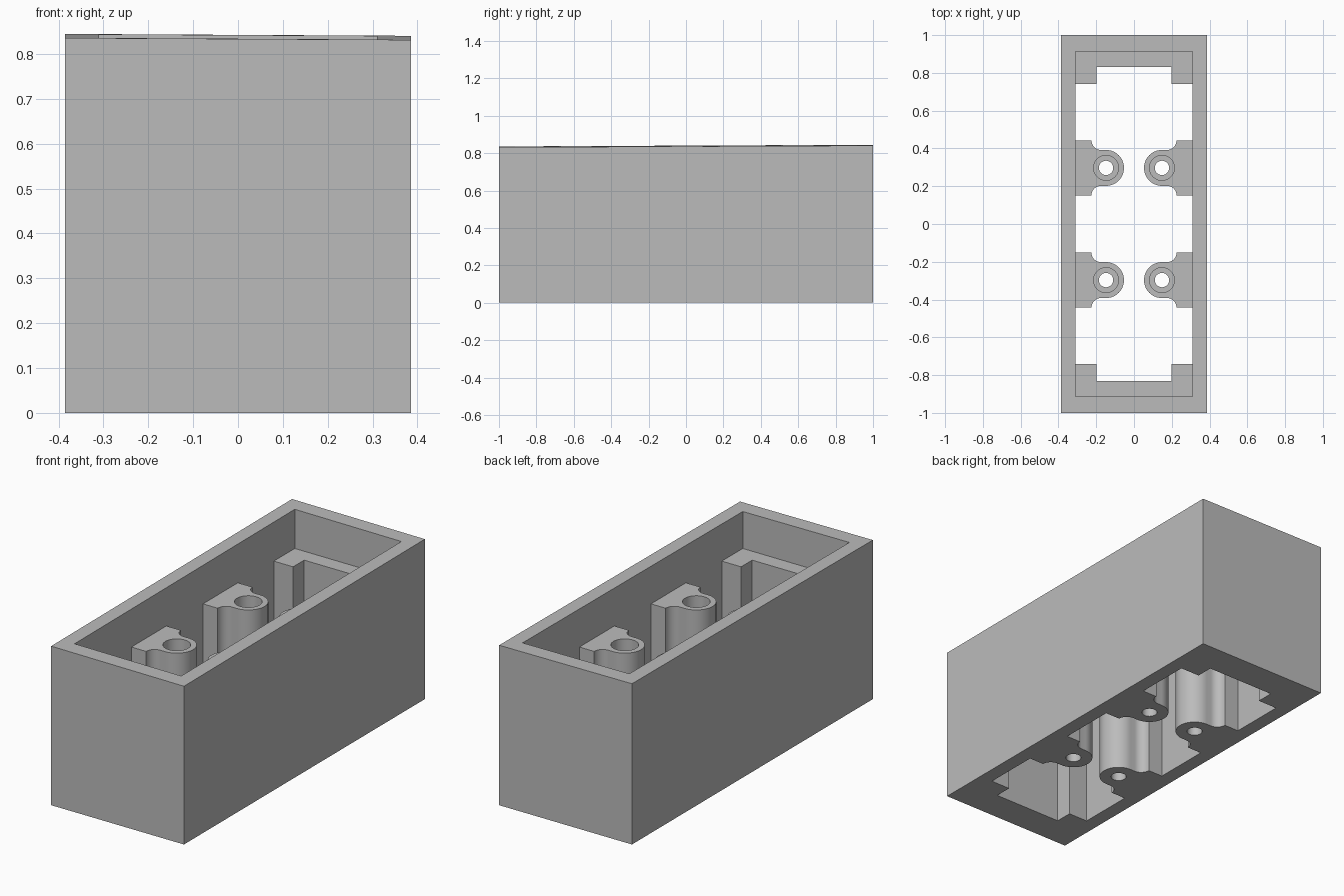
import bpy, bmesh, math
from mathutils import Vector

if "Cube" in bpy.data.objects:
    bpy.data.objects.remove(bpy.data.objects["Cube"], do_unlink=True)

HALF_X, HALF_Y = 0.386, 1.0        # outer half sizes
IN_X, IN_Y = 0.31, 0.914           # inner half sizes
LEDGE = 0.638                      # height of the inner parts

grey = bpy.data.materials.new("plain grey")
grey.use_nodes = True
colour = (0.5, 0.5, 0.5, 1)
grey.diffuse_color = colour
grey.node_tree.nodes["Principled BSDF"].inputs["Base Color"].default_value = colour


def prism(name, outline, z0, z1):
    """Extrude a flat outline between two heights."""
    bm = bmesh.new()
    base = bm.faces.new([bm.verts.new((x, y, z0)) for x, y in outline])
    top = bmesh.ops.extrude_face_region(bm, geom=[base])["geom"]
    verts = [v for v in top if isinstance(v, bmesh.types.BMVert)]
    bmesh.ops.translate(bm, verts=verts, vec=(0, 0, z1 - z0))
    bmesh.ops.recalc_face_normals(bm, faces=bm.faces)
    mesh = bpy.data.meshes.new(name)
    bm.to_mesh(mesh)
    bm.free()
    mesh.materials.append(grey)
    obj = bpy.data.objects.new(name, mesh)
    bpy.context.collection.objects.link(obj)
    return obj


def arc(cx, cy, r, a0, a1, n):
    angles = [math.radians(a0 + (a1 - a0) * i / n) for i in range(n + 1)]
    return [(cx + r * math.cos(a), cy + r * math.sin(a)) for a in angles]


def circle(cx, cy, r, n=48):
    return arc(cx, cy, r, 0, 360, n)[:-1]


def box(hx, hy):
    return [(-hx, -hy), (hx, -hy), (hx, hy), (-hx, hy)]


def cut(obj, cutter):
    """Subtract a cutter, then remove it."""
    mod = obj.modifiers.new("cut", "BOOLEAN")
    mod.operation = "DIFFERENCE"
    mod.solver = "EXACT"
    mod.object = cutter
    bpy.ops.object.select_all(action="DESELECT")
    bpy.context.view_layer.objects.active = obj
    obj.select_set(True)
    bpy.ops.object.modifier_apply(modifier=mod.name)
    bpy.data.objects.remove(cutter, do_unlink=True)


# Outer frame, open through, with a very slightly tilted rim
frame = prism("outer_frame", box(HALF_X, HALF_Y), 0, 0.838)
cut(frame, prism("cutter", box(IN_X, IN_Y), -0.5, 1.5))
for v in frame.data.vertices:
    if v.co.z > 0.5:
        v.co.z += 0.0045 * v.co.y - 0.0055 * v.co.x

# U-shaped ledge at each end
half = [(IN_X, IN_Y), (IN_X, 0.74), (0.198, 0.74), (0.198, 0.832)]
ledge = half + [(-x, y) for x, y in reversed(half)]
for side, sy in (("back", 1), ("front", -1)):
    prism(side + "_ledge", [(x, y * sy) for x, y in ledge], 0, LEDGE)

# Screw bosses: wall pad, concave fillets, round nose, stepped hole
BX, BY, R, PAD = 0.148, 0.297, 0.095, 0.145
upper = [(IN_X, PAD)] + arc(0.175, PAD, 0.05, 0, -90, 8) + arc(BX, 0, R, 90, 180, 16)
boss = upper + [(x, -y) for x, y in reversed(upper[:-1])]
for xname, sx in (("left", 1), ("right", -1)):
    for yname, sy in (("back", 1), ("front", -1)):
        outline = [(x * sx, y + BY * sy) for x, y in boss]
        obj = prism(f"{yname}_{xname}_screw_boss", outline, 0, LEDGE)
        cut(obj, prism("cutter", circle(BX * sx, BY * sy, 0.038), -0.5, 1))
        cut(obj, prism("cutter", circle(BX * sx, BY * sy, 0.066), 0.1, 1))
        bpy.ops.object.shade_smooth_by_angle(angle=math.radians(30))
